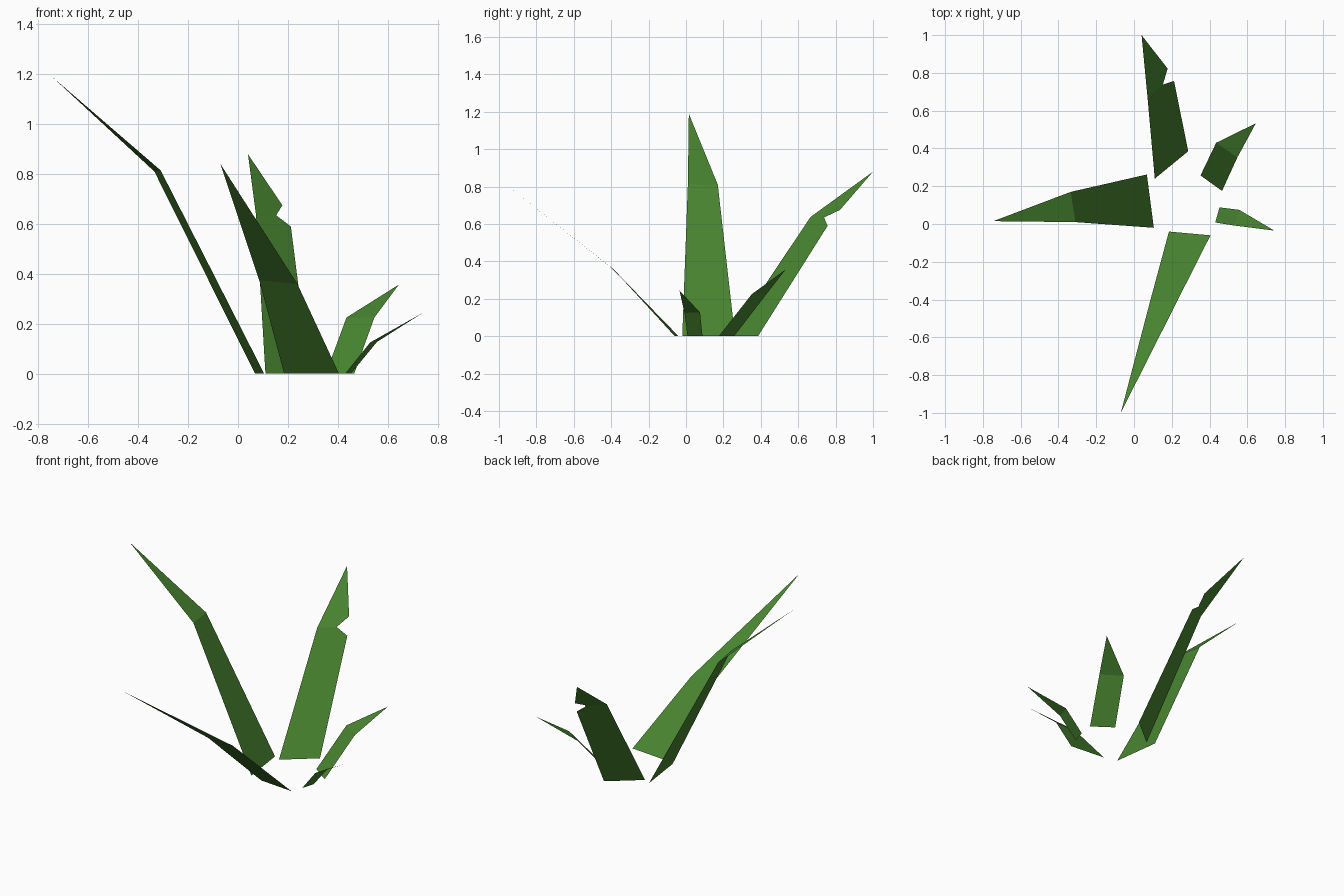
import bpy, bmesh

# One flat leaf green
green = bpy.data.materials.new("leaf green")
green.diffuse_color = (0.065, 0.235, 0.03, 1)


def blade(name, outline, fold):
    """Flat folded leaf: outline points, with 'fold' = two outline indices."""
    bm = bmesh.new()
    v = [bm.verts.new(p) for p in outline]
    a, b = fold
    bm.faces.new(v[a:b + 1])            # tip part
    bm.faces.new(v[:a + 1] + v[b:])     # stem part
    bm.normal_update()
    # inner side of the leaf faces up
    for f in bm.faces:
        if f.normal.z < 0:
            f.normal_flip()
    mesh = bpy.data.meshes.new(name)
    bm.to_mesh(mesh)
    bm.free()
    mesh.materials.append(green)
    bpy.context.collection.objects.link(bpy.data.objects.new(name, mesh))


# Tall left leaf
blade("left_leaf", [(0.105, -0.02, 0), (-0.31, 0.01, 0.815), (-0.745, 0.015, 1.19),
                    (-0.335, 0.17, 0.81), (0.068, 0.262, 0)], (1, 3))
# Back leaf with a torn notch at the fold
blade("back_leaf", [(0.287, 0.385, 0), (0.212, 0.757, 0.59), (0.153, 0.738, 0.635),
                    (0.178, 0.823, 0.675), (0.04, 1.0, 0.88), (0.072, 0.665, 0.637),
                    (0.11, 0.24, 0)], (2, 5))
# Front leaf
blade("front_leaf", [(0.185, -0.04, 0), (0.085, -0.41, 0.375), (-0.07, -1.0, 0.84),
                     (0.238, -0.39, 0.36), (0.405, -0.06, 0)], (1, 3))
# Short back right leaf
blade("back_right_leaf", [(0.466, 0.175, 0), (0.547, 0.352, 0.225), (0.645, 0.533, 0.357),
                          (0.435, 0.43, 0.225), (0.352, 0.257, 0)], (1, 3))
# Small right leaf
blade("right_leaf", [(0.43, 0.008, 0), (0.53, -0.008, 0.125), (0.743, -0.035, 0.245),
                     (0.557, 0.075, 0.127), (0.453, 0.088, 0)], (1, 3))
